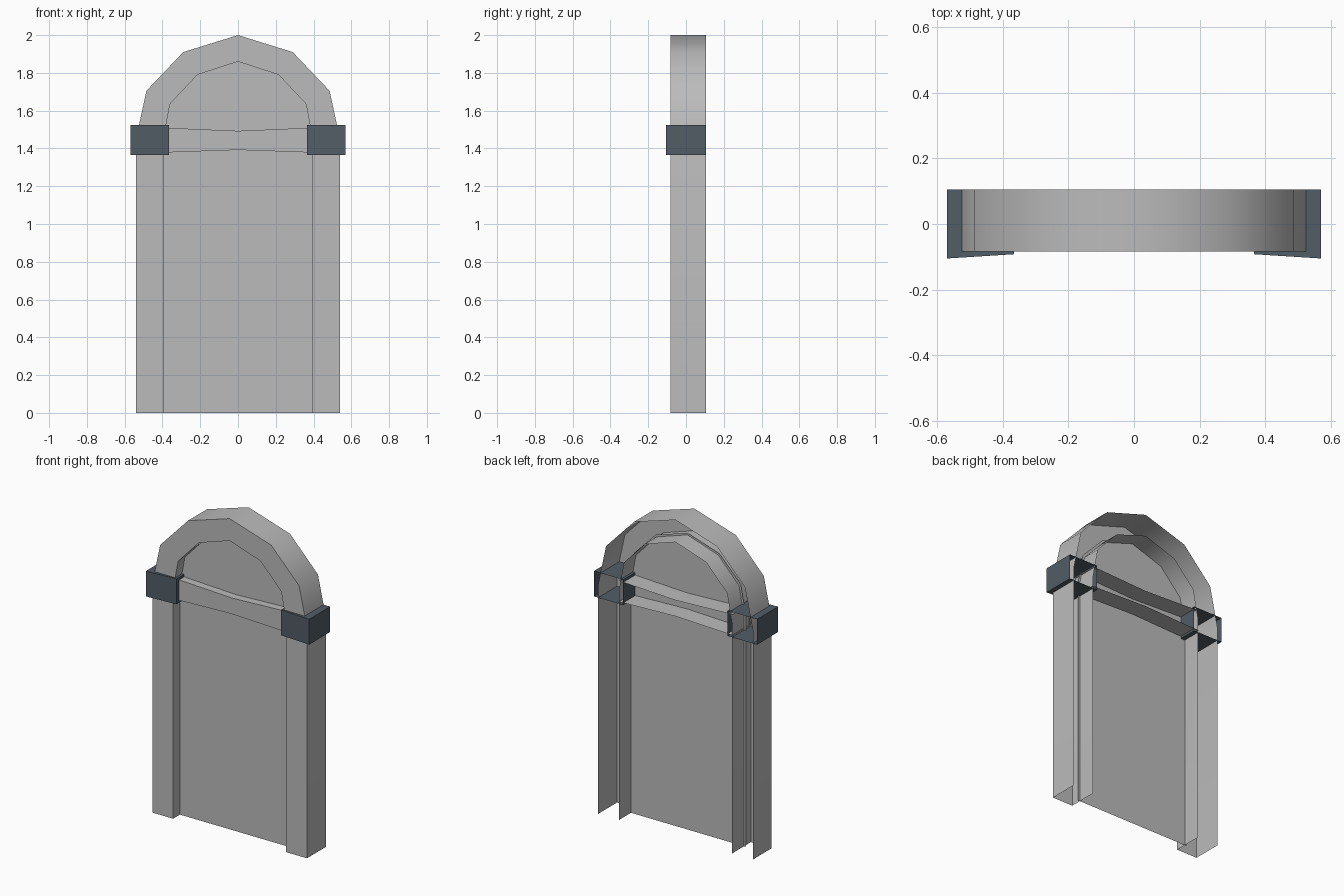
import bpy
import bmesh
from math import radians

if "Cube" in bpy.data.objects:
    bpy.data.objects.remove(bpy.data.objects["Cube"], do_unlink=True)

BACK, FRONT, PANEL_Y = 0.105, -0.083, -0.015


def material(name, colour):
    mat = bpy.data.materials.new(name)
    mat.use_nodes = True
    mat.diffuse_color = colour
    mat.node_tree.nodes["Principled BSDF"].inputs["Base Color"].default_value = colour
    return mat


stone = material("grey stone", (0.5, 0.5, 0.5, 1))
slate = material("blue slate", (0.085, 0.11, 0.13, 1))


def finish(name, bm, mat):
    mesh = bpy.data.meshes.new(name)
    bm.to_mesh(mesh)
    bm.free()
    mesh.materials.append(mat)
    obj = bpy.data.objects.new(name, mesh)
    bpy.context.collection.objects.link(obj)
    bpy.ops.object.select_all(action='DESELECT')
    obj.select_set(True)
    bpy.context.view_layer.objects.active = obj
    bpy.ops.object.shade_smooth_by_angle(angle=radians(40))
    return obj


def mirrored(half):
    """Complete a left-to-centre path with its mirror image."""
    return half + [(-x, z) for x, z in reversed(half[:-1])]


def channel(name, outer, inner, front, mat):
    """Open-backed U channel running between two matching paths."""
    bm = bmesh.new()
    rows = [[bm.verts.new((x, y, z)) for x, z in path]
            for path, y in ((outer, BACK), (outer, front), (inner, front), (inner, BACK))]
    for a, b in zip(rows, rows[1:]):
        for i in range(len(a) - 1):
            bm.faces.new((a[i], a[i + 1], b[i + 1], b[i]))
    return finish(name, bm, mat)


# Pillars and arch as one continuous hollow surround
outer = mirrored([(0.54, 0), (0.54, 1.45), (0.485, 1.705), (0.29, 1.91), (0, 2)])
inner = mirrored([(0.395, 0), (0.395, 1.45), (0.36, 1.635), (0.215, 1.79), (0, 1.86)])
channel("arch_surround", outer, inner, FRONT, stone)

# Recessed panel, tucked slightly into the surround
bm = bmesh.new()
bm.faces.new([bm.verts.new((x * 1.035, PANEL_Y, z + (0.012 if z > 1.5 else 0)))
              for x, z in inner])
finish("recessed_panel", bm, stone)

# Cross beam, slightly pinched in the middle
channel("cross_beam",
        mirrored([(0.4, 1.51), (0, 1.493)]),
        mirrored([(0.4, 1.378), (0, 1.392)]), -0.065, stone)

# Open-backed corner blocks with a slightly slanted front
for side, name in ((1, "left_block"), (-1, "right_block")):
    bm = bmesh.new()
    bmesh.ops.create_cube(bm, size=1)
    back = [f for f in bm.faces if f.normal.y > 0.9]
    bmesh.ops.delete(bm, geom=back, context='FACES_ONLY')
    for v in bm.verts:
        is_outer = v.co.x * side > 0
        is_back = v.co.y > 0
        v.co.x = side * (0.57 if is_outer else 0.365)
        v.co.y = BACK if is_back else (-0.105 if is_outer else -0.092)
        v.co.z = 1.525 if v.co.z > 0 else 1.365
    finish(name, bm, slate)
